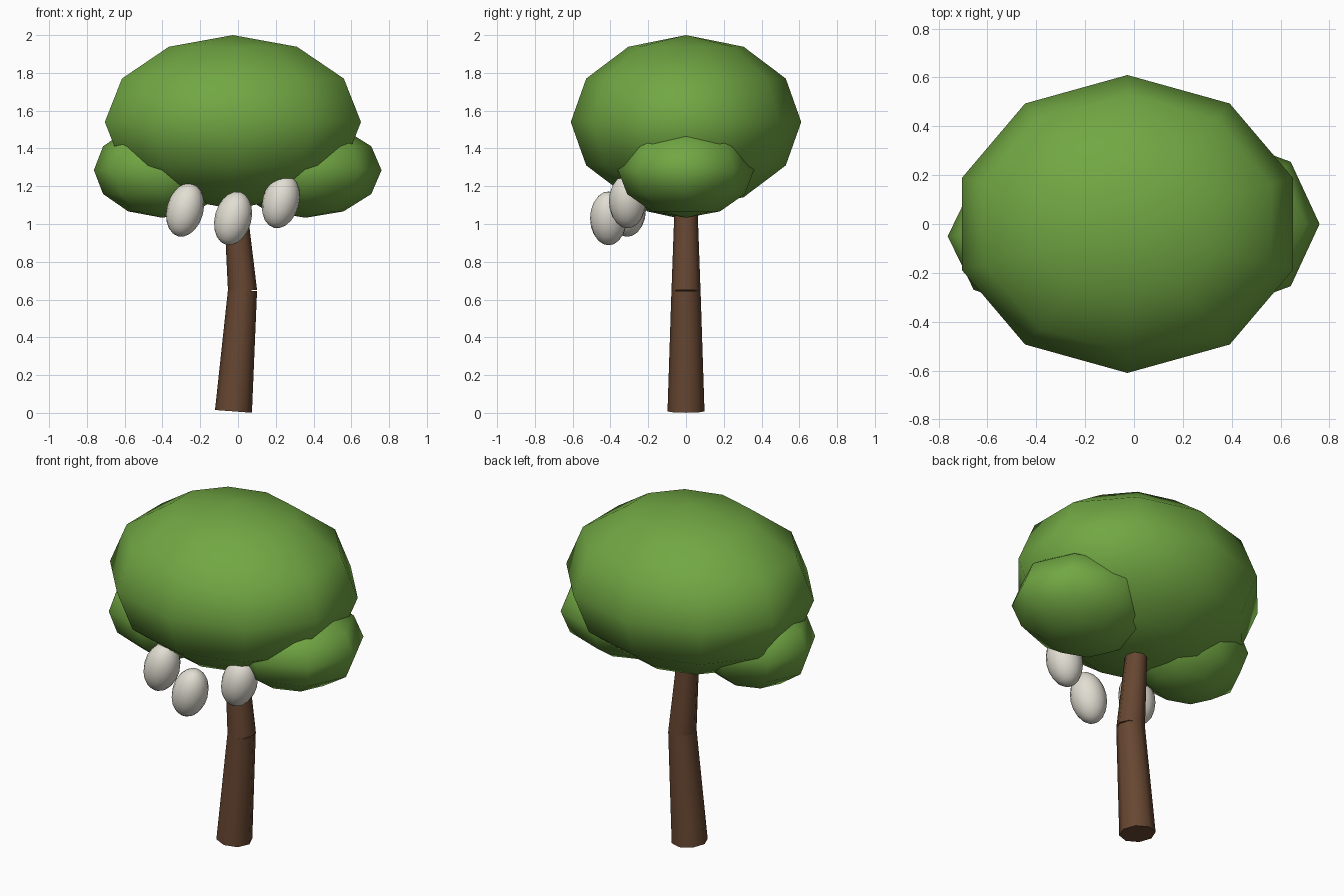
import bpy
import math
from mathutils import Vector

cube = bpy.data.objects.get("Cube")
if cube:
    bpy.data.objects.remove(cube, do_unlink=True)


def material(name, colour):
    mat = bpy.data.materials.new(name)
    mat.use_nodes = True
    mat.diffuse_color = (*colour, 1)
    bsdf = next(n for n in mat.node_tree.nodes if n.type == 'BSDF_PRINCIPLED')
    bsdf.inputs["Base Color"].default_value = (*colour, 1)
    bsdf.inputs["Roughness"].default_value = 0.8
    return mat


green = material("leaf green", (0.165, 0.385, 0.056))
brown = material("bark brown", (0.135, 0.062, 0.031))
cream = material("pale cream", (0.76, 0.73, 0.65))


def finish(name, mat):
    obj = bpy.context.object
    obj.name = name
    obj.data.materials.append(mat)
    bpy.ops.object.shade_smooth_by_angle(angle=math.radians(62))
    return obj


def ellipsoid(name, mat, centre, radii, segments, rings, tilt=0):
    bpy.ops.mesh.primitive_uv_sphere_add(segments=segments, ring_count=rings, radius=1,
                                         location=centre, rotation=(0, tilt, 0))
    bpy.context.object.scale = radii
    return finish(name, mat)


def trunk_piece(name, start, end, r_start, r_end):
    start, end = Vector(start), Vector(end)
    axis = end - start
    bpy.ops.mesh.primitive_cone_add(vertices=8, radius1=r_start, radius2=r_end,
                                    depth=axis.length, location=(start + end) / 2,
                                    rotation=(0, math.atan2(axis.x, axis.z), 0))
    return finish(name, brown)


# Bent trunk in two tapered pieces
trunk_piece("lower_trunk", (-0.024, 0, 0.008), (0.024, 0, 0.65), 0.098, 0.077)
trunk_piece("upper_trunk", (0.024, 0, 0.645), (-0.027, 0, 1.25), 0.077, 0.055)

# Foliage: large crown with a lower lobe on each side
ellipsoid("crown", green, (-0.027, 0, 1.54), (0.713, 0.61, 0.46), 10, 6)
ellipsoid("left_lobe", green, (0.357, 0, 1.285), (0.403, 0.36, 0.252), 8, 6)
ellipsoid("right_lobe", green, (-0.40, -0.05, 1.285), (0.363, 0.31, 0.252), 8, 6)

# Egg-shaped fruits hanging at the front
for name, place in (("right_fruit", (-0.28, -0.31, 1.075)),
                    ("middle_fruit", (-0.026, -0.41, 1.03)),
                    ("left_fruit", (0.227, -0.31, 1.12))):
    ellipsoid(name, cream, place, (0.097, 0.098, 0.145), 16, 10, math.radians(15))
